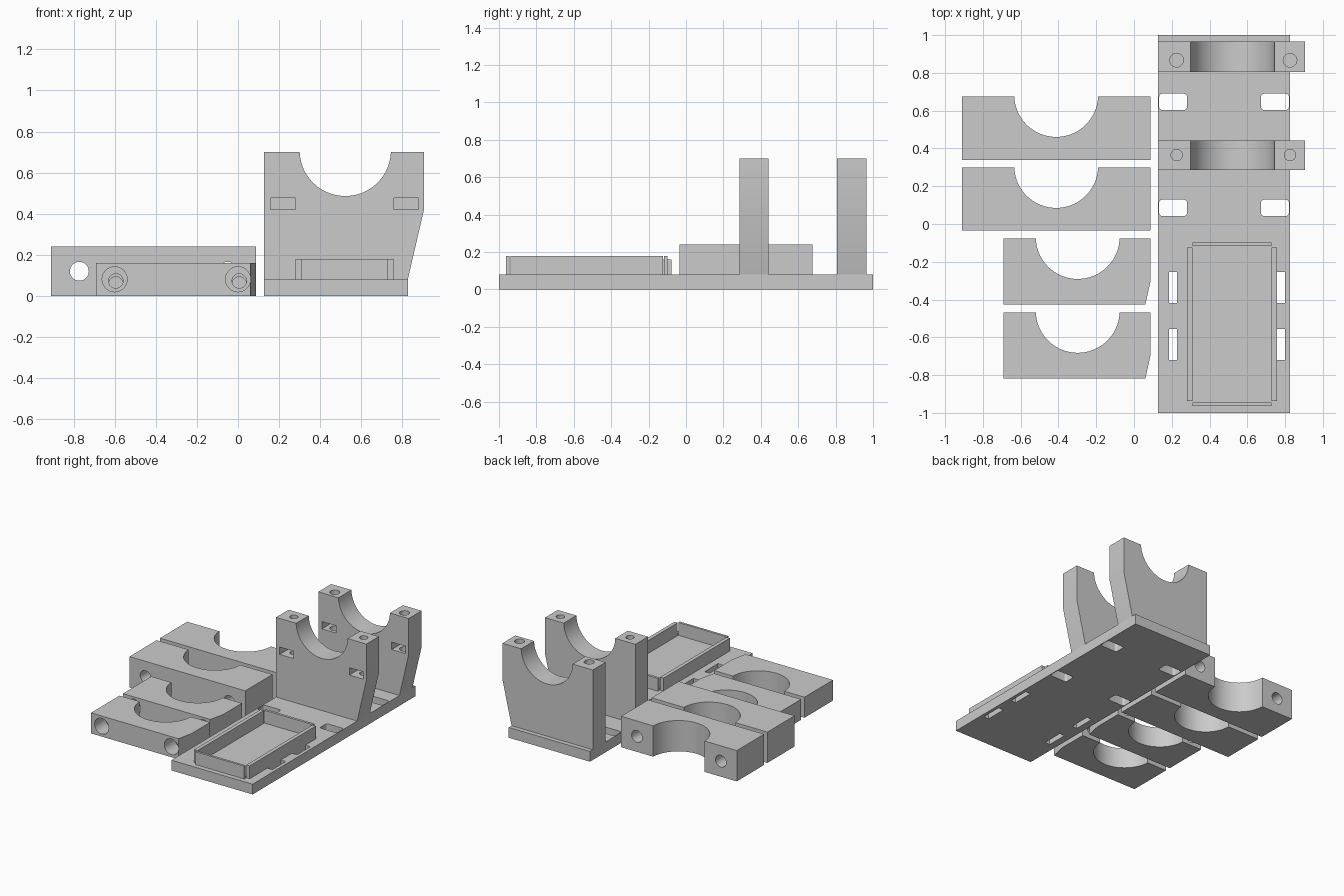
import bpy, bmesh, math
from mathutils import Vector

if "Cube" in bpy.data.objects:
    bpy.data.objects.remove(bpy.data.objects["Cube"])

grey = bpy.data.materials.new("plain grey")
grey.diffuse_color = (0.6, 0.6, 0.6, 1)
grey.use_nodes = True
grey.node_tree.nodes["Principled BSDF"].inputs["Base Color"].default_value = grey.diffuse_color
R = 0.222       # radius of every cradle arc
ARC_UP = 0.008  # arc centre sits just beyond the open edge


def prism(name, pts, lo, hi, axis):
    """Extrude a 2D outline along y (outline in xz) or z (outline in xy)."""
    bm = bmesh.new()
    place = (lambda a, b, t: (a, t, b)) if axis == 'y' else (lambda a, b, t: (a, b, t))
    face = bm.faces.new([bm.verts.new(place(a, b, lo)) for a, b in pts])
    ext = bmesh.ops.extrude_face_region(bm, geom=[face])
    bmesh.ops.translate(bm, vec=Vector(place(0, 0, hi - lo)),
                        verts=[v for v in ext['geom'] if isinstance(v, bmesh.types.BMVert)])
    bmesh.ops.recalc_face_normals(bm, faces=bm.faces)
    me = bpy.data.meshes.new(name)
    bm.to_mesh(me)
    bm.free()
    me.materials.append(grey)
    ob = bpy.data.objects.new(name, me)
    bpy.context.collection.objects.link(ob)
    return ob


def rect(x0, x1, y0, y1):
    return [(x0, y0), (x1, y0), (x1, y1), (x0, y1)]


def rounded(x0, x1, y0, y1, r, n=5):
    pts = []
    for k, (cx, cy) in enumerate(rect(x0 + r, x1 - r, y0 + r, y1 - r)):
        for i in range(n + 1):
            a = math.pi * (1 + k / 2 + i / n / 2)
            pts.append((cx + r * math.cos(a), cy + r * math.sin(a)))
    return pts


def circle(cx, cy, r, n=32):
    return [(cx + r * math.cos(2 * math.pi * i / n),
             cy + r * math.sin(2 * math.pi * i / n)) for i in range(n)]


def cradle(cx, top, n=40):
    """Arc points from right to left, dipping below the open edge."""
    s = math.asin(ARC_UP / R)
    return [(cx + R * math.cos(a), top + ARC_UP + R * math.sin(a))
            for a in (-s - (math.pi - 2 * s) * i / n for i in range(n + 1))]


def cut(ob, cutters):
    for c in cutters:
        m = ob.modifiers.new("cut", 'BOOLEAN')
        m.object, m.operation, m.solver = c, 'DIFFERENCE', 'EXACT'
        bpy.context.view_layer.objects.active = ob
        bpy.ops.object.modifier_apply(modifier=m.name)
        bpy.data.objects.remove(c)


def smooth(ob):
    bpy.ops.object.select_all(action='DESELECT')
    ob.select_set(True)
    bpy.context.view_layer.objects.active = ob
    bpy.ops.object.shade_smooth_by_angle(angle=math.radians(30))


# Base plate with strap slots
base = prism("base_plate", rect(0.127, 0.826, -1, 1), 0, 0.08, 'z')
slots = []
for y in (0.042, 0.603):
    for x in (0.133, 0.672):
        slots.append(prism("cutter", rounded(x, x + 0.148, y, y + 0.087, 0.018), -0.1, 0.2, 'z'))
for y in (-0.72, -0.418):
    for x in (0.185, 0.757):
        slots.append(prism("cutter", rect(x, x + 0.043, y, y + 0.165), -0.1, 0.2, 'z'))
cut(base, slots)
smooth(base)

# Tray walls on the base plate
for name, x0, x1, y0, y1 in (("tray_side_left", 0.28, 0.309, -0.938, -0.124),
                             ("tray_side_right", 0.728, 0.757, -0.938, -0.124),
                             ("tray_end_front", 0.309, 0.728, -0.963, -0.945),
                             ("tray_end_back", 0.309, 0.728, -0.117, -0.098)):
    prism(name, rect(x0, x1, y0, y1), 0.08, 0.18, 'z')

# Upright cradles with screw holes and nut pockets
for name, y0, y1, hy, hr in (("front_cradle", 0.286, 0.441, 0.365, 0.03),
                             ("back_cradle", 0.806, 0.965, 0.867, 0.036)):
    outline = [(0.127, 0.08), (0.826, 0.08), (0.905, 0.42), (0.905, 0.70)]
    outline += cradle(0.522, 0.70) + [(0.127, 0.70)]
    ob = prism(name, outline, y0, y1, 'y')
    tools = []
    for x in (0.226, 0.826):
        tools.append(prism("cutter", circle(x, hy, hr), 0.38, 0.8, 'z'))
        tools.append(prism("cutter", rect(x - 0.067, x + 0.053, 0.42, 0.477),
                           y0 - 0.05, hy + 0.05, 'y'))
    cut(ob, tools)
    smooth(ob)

# Thick clamps with through holes
for name, y0, y1 in (("thick_clamp_front", -0.035, 0.299), ("thick_clamp_back", 0.34, 0.675)):
    outline = [(-0.91, y0), (0.087, y0), (0.087, y1)] + cradle(-0.412, y1) + [(-0.91, y1)]
    ob = prism(name, outline, 0, 0.24, 'z')
    cut(ob, [prism("cutter", circle(x, 0.12, 0.046), y0 - 0.1, y1 + 0.1, 'y')
             for x in (-0.772, -0.05)])
    smooth(ob)

# Thin clamps with a tapered corner and counterbored screw holes
for name, y0, y1, hz in (("thin_clamp_front", -0.819, -0.468, 0.073),
                         ("thin_clamp_back", -0.427, -0.077, 0.058)):
    outline = [(-0.692, y0), (0.06, y0), (0.087, y0 + 0.122), (0.087, y1)]
    outline += cradle(-0.298, y1) + [(-0.692, y1)]
    ob = prism(name, outline, 0, 0.16, 'z')
    tools = []
    for x in (-0.597, 0.003):
        tools.append(prism("cutter", circle(x - 0.003, 0.081, 0.061), y0 - 0.1, y0 + 0.13, 'y'))
        tools.append(prism("cutter", circle(x + 0.003, hz, 0.035), y0 - 0.1, y1 + 0.1, 'y'))
    cut(ob, tools)
    smooth(ob)
